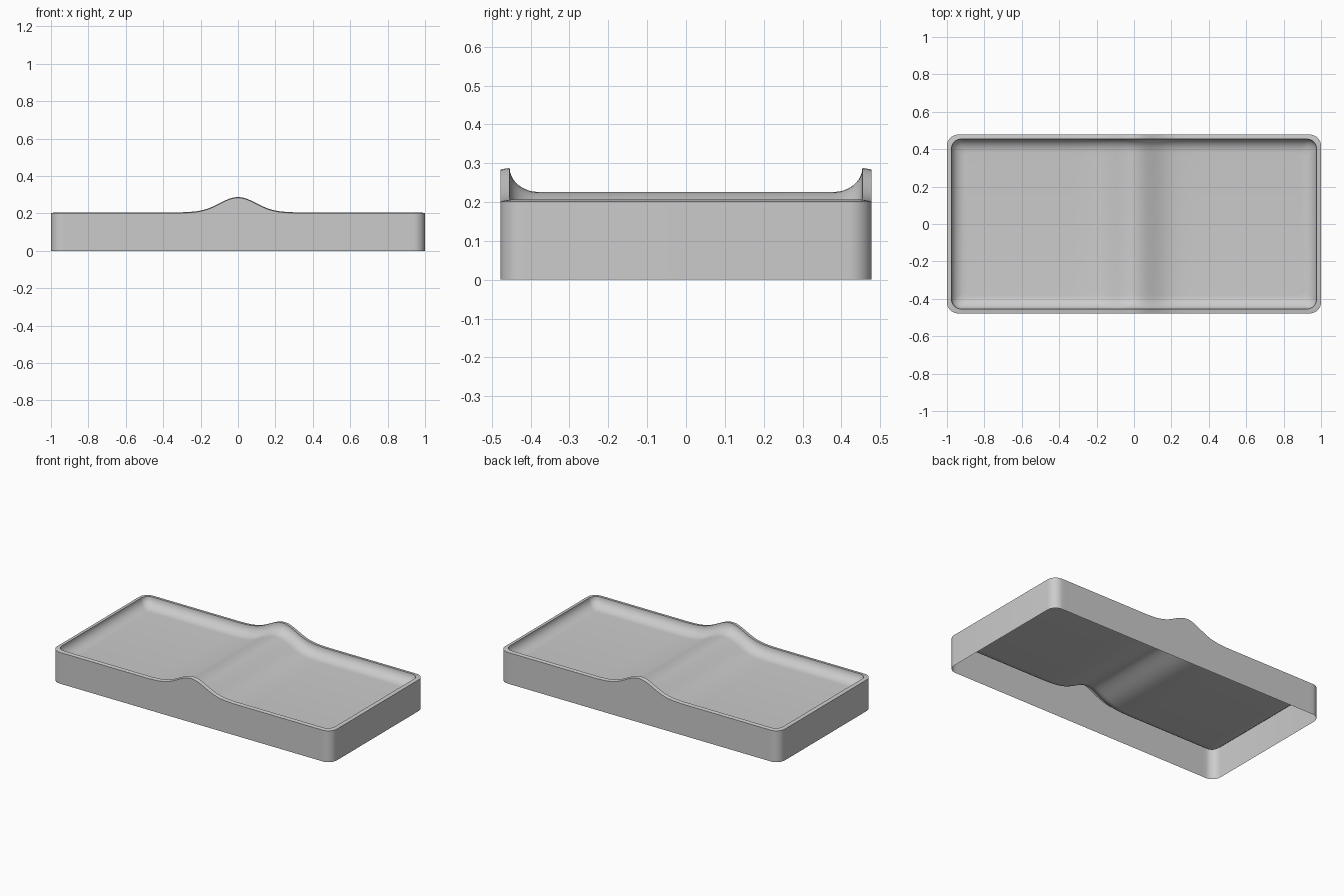
import bpy
import bmesh
from math import cos, sin, pi, exp

HALF_X, HALF_Y, CORNER = 1.0, 0.478, 0.06
RIM_WIDTH, RIM_OUTER, RIM_INNER = 0.024, 0.202, 0.206
FILLET_WIDTH, FILLET_DEPTH, FILLET_STEPS = 0.075, 0.062, 10
CORNER_STEPS, SIDE_STEPS = 8, 80

cube = bpy.data.objects.get("Cube")
if cube:
    bpy.data.objects.remove(cube, do_unlink=True)

grey = bpy.data.materials.new("light_grey")
grey.use_nodes = True
colour = (0.6, 0.6, 0.6, 1)
grey.diffuse_color = colour
grey.node_tree.nodes["Principled BSDF"].inputs["Base Color"].default_value = colour


def ridge(x):
    """Height of the cross ridge at x."""
    return 0.082 * exp(-(x / 0.096) ** 2 / 2) if abs(x) < 0.3 else 0


def outline(inset):
    """Rounded rectangle: front half left to right, then back half right to left."""
    hx, hy = HALF_X - inset, HALF_Y - inset
    r = max(CORNER - inset * 0.4, 0.02)
    left = [(-hx + r - r * cos(a), -hy + r - r * sin(a))
            for a in (i * pi / 2 / CORNER_STEPS for i in range(CORNER_STEPS + 1))]
    side = [((hx - r) * (2 * i / SIDE_STEPS - 1), -hy) for i in range(1, SIDE_STEPS)]
    right = [(-x, y) for x, y in reversed(left)]
    front = left + side + right
    return front + [(x, -y) for x, y in reversed(front)]


def add_ring(bm, inset, z, follow=1):
    return [bm.verts.new((x, y, z + follow * ridge(x))) for x, y in outline(inset)]


def bridge(bm, a, b):
    n = len(a)
    for i in range(n):
        j = (i + 1) % n
        bm.faces.new((a[i], a[j], b[j], b[i]))


def finish(bm, name):
    mesh = bpy.data.meshes.new(name)
    bm.to_mesh(mesh)
    bm.free()
    mesh.materials.append(grey)
    obj = bpy.data.objects.new(name, mesh)
    bpy.context.collection.objects.link(obj)
    bpy.ops.object.select_all(action="DESELECT")
    obj.select_set(True)
    bpy.context.view_layer.objects.active = obj
    bpy.ops.object.shade_smooth_by_angle(angle=0.6)


# Outer wall, open underneath
bm = bmesh.new()
bridge(bm, add_ring(bm, 0, 0, 0), add_ring(bm, 0, RIM_OUTER))
finish(bm, "outer_wall")

# Rim, filleted inner edge and ridged floor
bm = bmesh.new()
rings = [add_ring(bm, 0, RIM_OUTER)]
for k in range(FILLET_STEPS + 1):
    t = k * pi / 2 / FILLET_STEPS
    rings.append(add_ring(bm, RIM_WIDTH + FILLET_WIDTH * (1 - cos(t)),
                          RIM_INNER - FILLET_DEPTH * sin(t)))
for a, b in zip(rings, rings[1:]):
    bridge(bm, a, b)
inner = rings[-1]
last = len(inner) - 1
for i in range(1, len(inner) // 2 - 2):
    bm.faces.new((inner[i], inner[i + 1], inner[last - i - 1], inner[last - i]))
# End strips of the floor
for i in (0, len(inner) // 2 - 2):
    bm.faces.new((inner[i], inner[i + 1], inner[last - i - 1], inner[last - i]))
finish(bm, "rim_and_basin")
